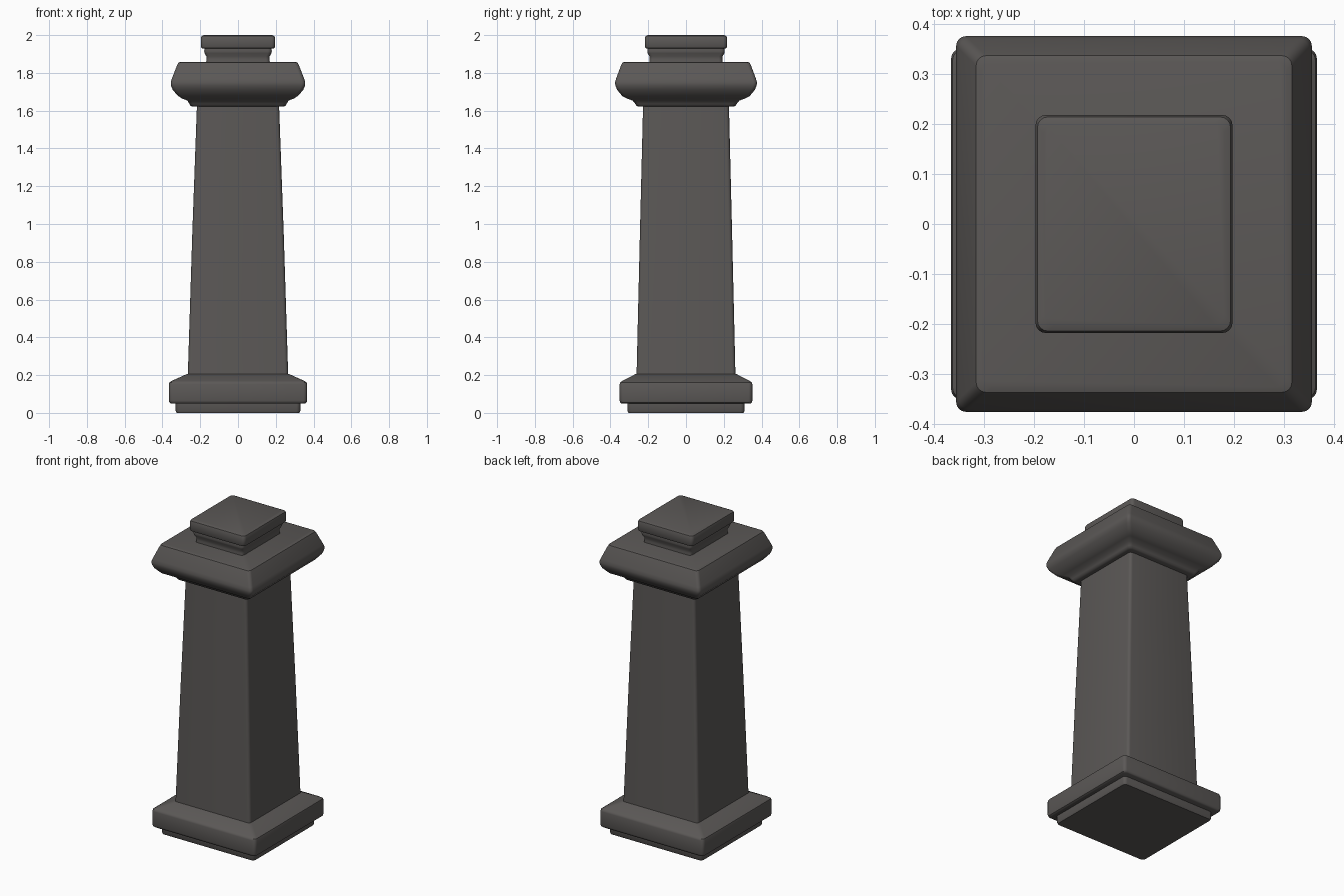
import bpy, bmesh
from math import cos, sin, pi, radians

cube = bpy.data.objects.get("Cube")
if cube:
    bpy.data.objects.remove(cube, do_unlink=True)

stone = bpy.data.materials.new("dark grey stone")
stone.use_nodes = True
colour = (0.105, 0.098, 0.094, 1)
stone.diffuse_color = colour
bsdf = next(n for n in stone.node_tree.nodes if n.type == 'BSDF_PRINCIPLED')
bsdf.inputs["Base Color"].default_value = colour
bsdf.inputs["Roughness"].default_value = 0.8


def outline(hx, hy, r, steps=4):
    """Rounded rectangle, counter-clockwise from +x +y."""
    pts = []
    for k, (sx, sy) in enumerate([(1, 1), (-1, 1), (-1, -1), (1, -1)]):
        for i in range(steps + 1):
            a = pi / 2 * (k + i / steps)
            pts.append((sx * (hx - r) + r * cos(a), sy * (hy - r) + r * sin(a)))
    return pts


def stack(name, profile, radius=0.02):
    """Loft rounded rectangles through (half width, half depth, height)."""
    bm = bmesh.new()
    rings = [[bm.verts.new((x, y, z)) for x, y in outline(hx, hy, radius)]
             for hx, hy, z in profile]
    n = len(rings[0])
    for low, high in zip(rings, rings[1:]):
        for i in range(n):
            j = (i + 1) % n
            bm.faces.new((low[i], low[j], high[j], high[i]))
    bm.faces.new(rings[0][::-1])
    bm.faces.new(rings[-1])
    mesh = bpy.data.meshes.new(name)
    bm.to_mesh(mesh)
    bm.free()
    mesh.materials.append(stone)
    obj = bpy.data.objects.new(name, mesh)
    bpy.context.collection.objects.link(obj)
    bpy.ops.object.select_all(action='DESELECT')
    obj.select_set(True)
    bpy.context.view_layer.objects.active = obj
    bpy.ops.object.shade_smooth_by_angle(angle=radians(40))


# Foot
stack("plinth", [(0.325, 0.305, 0), (0.33, 0.31, 0.01), (0.33, 0.31, 0.06)])
stack("base_block", [
    (0.355, 0.342, 0.05), (0.363, 0.348, 0.055), (0.366, 0.351, 0.065),
    (0.366, 0.351, 0.152), (0.363, 0.348, 0.162), (0.352, 0.338, 0.169),
    (0.272, 0.268, 0.205), (0.25, 0.25, 0.21)])

# Tapered shaft
stack("shaft", [(0.266, 0.262, 0.19), (0.242, 0.244, 0.95), (0.217, 0.227, 1.64)], 0.018)

# Capital with a curved underside and a sloping top
stack("capital", [
    (0.238, 0.25, 1.621), (0.251, 0.262, 1.625), (0.257, 0.268, 1.635),
    (0.267, 0.282, 1.653), (0.295, 0.312, 1.664), (0.318, 0.338, 1.678),
    (0.346, 0.365, 1.711), (0.355, 0.374, 1.733), (0.356, 0.376, 1.75),
    (0.35, 0.37, 1.77), (0.322, 0.343, 1.842), (0.316, 0.337, 1.854),
    (0.305, 0.326, 1.858)])

# Neck and top slab
stack("neck", [
    (0.169, 0.195, 1.85), (0.167, 0.193, 1.872), (0.168, 0.194, 1.888),
    (0.177, 0.203, 1.904), (0.179, 0.205, 1.915), (0.176, 0.202, 1.94)])
stack("top_slab", [
    (0.183, 0.206, 1.928), (0.193, 0.214, 1.931), (0.197, 0.218, 1.94),
    (0.197, 0.218, 1.982), (0.193, 0.214, 1.995), (0.18, 0.202, 2.0)])
